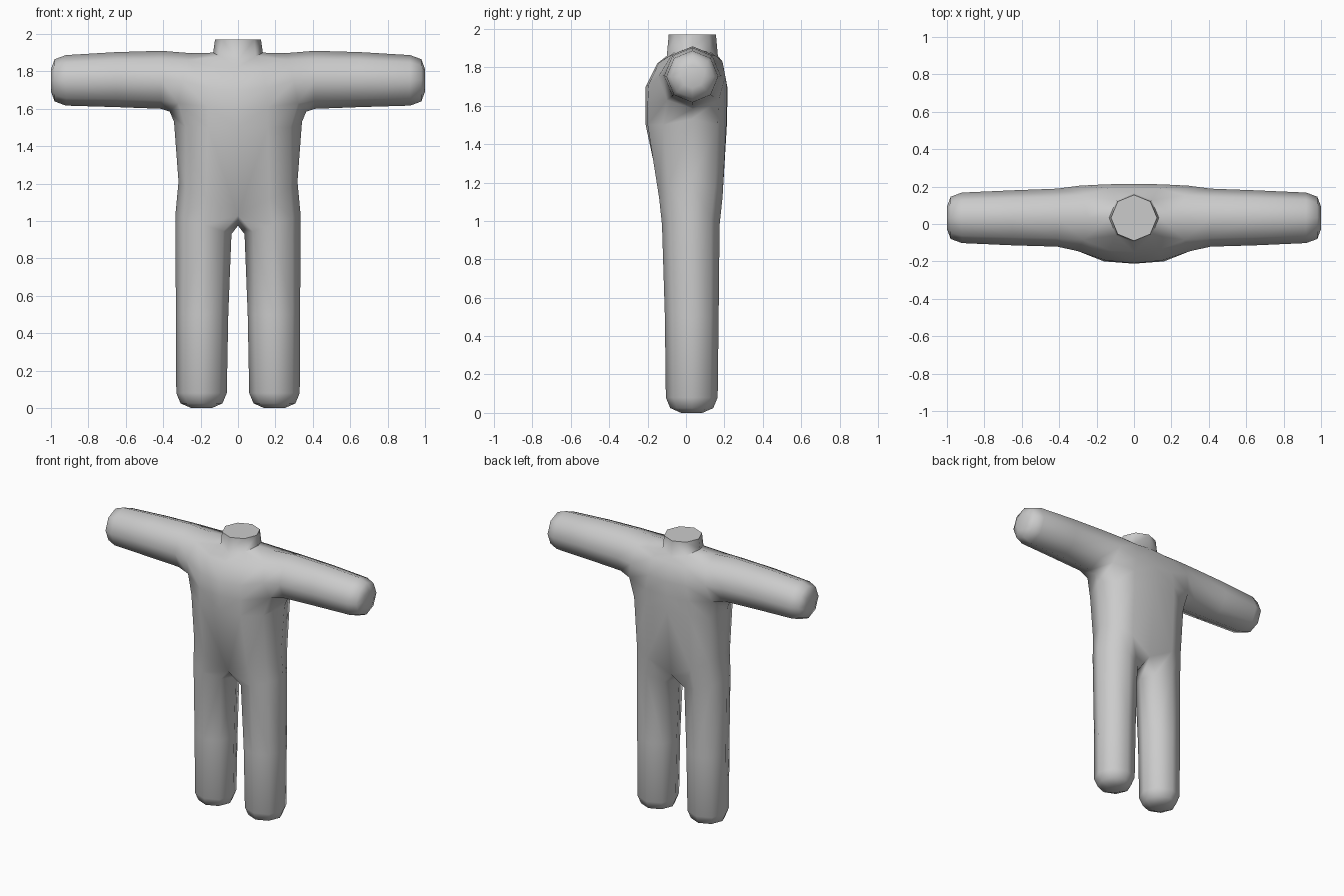
import bpy, bmesh
from math import sin, cos, pi, radians

if "Cube" in bpy.data.objects:
    bpy.data.objects.remove(bpy.data.objects["Cube"])

bm = bmesh.new()


def ring(points):
    return [bm.verts.new(p) for p in points]


def bridge(a, b, closed=True, skip=()):
    # joins two equal rings; repeated vertices collapse to triangles
    n = len(a)
    for i in range(n if closed else n - 1):
        if i in skip:
            continue
        j = (i + 1) % n
        quad = list(dict.fromkeys([a[i], a[j], b[j], b[i]]))
        if len(quad) > 2:
            bm.faces.new(quad)


def limb(start, rings):
    # extrudes an opening through octagon rings and closes the end
    last = start
    for points in rings:
        new = ring(points)
        bridge(last, new)
        last = new
    bm.faces.new(last)


def leg_ring(z, xc, yc, r, tilt=0):
    angles = [(k - 1) * pi / 4 for k in range(8)]
    return [(xc + r * sin(a), yc - r * cos(a), z + tilt * sin(a)) for a in angles]


def arm_ring(x, zc, yc, r):
    angles = [k * pi / 4 for k in range(8)]
    return [(x, yc - r * sin(a), zc - r * cos(a)) for a in angles]


# torso half rings, front centre round the side to back centre
hips = ring([(0, -.11, 1.03), (.17, -.14, 1.12), (.28, -.09, 1.18), (.318, .03, 1.21),
             (.28, .15, 1.18), (.17, .19, 1.12), (0, .165, 1.03)])
chest = ring([(0, -.21, 1.5), (.16, -.2, 1.5), (.28, -.12, 1.5), (.342, .03, 1.53),
              (.29, .165, 1.5), (.17, .21, 1.5), (0, .213, 1.5)])
armpit = ring([(0, -.212, 1.6), (.16, -.2, 1.61), (.32, -.1, 1.63), (.365, .035, 1.585),
               (.325, .17, 1.63), (.17, .21, 1.61), (0, .215, 1.6)])
shoulder = ring([(0, -.21, 1.7), (.15, -.195, 1.71), (.3, -.145, 1.75), (.3, .035, 1.75),
                 (.29, .205, 1.75), (.15, .212, 1.71), (0, .215, 1.7)])
top = ring([(0, -.15, 1.82), (.13, -.14, 1.825), (.27, -.085, 1.86), (.25, .035, 1.897),
            (.27, .155, 1.86), (.13, .19, 1.83), (0, .19, 1.83)])
bridge(hips, chest, False)
bridge(chest, armpit, False)
bridge(armpit, shoulder, False, (2, 3))
bridge(shoulder, top, False, (2, 3))

# neck with flat top
neck = []
for z, r, dip in ((1.88, .133, .02), (1.97, .123, 0)):
    neck.append(ring([(r * sin(k * pi / 4), .033 - r * cos(k * pi / 4),
                       z - dip * cos(k * pi / 2)) for k in range(4)] + [(0, .033 + r, z - dip)]))
base = neck[0]
bridge(top, [base[i] for i in (0, 1, 1, 2, 3, 3, 4)], False)
bridge(base, neck[1], False)
bm.faces.new(neck[1])

# arm grown from the eight-sided shoulder opening
opening = [armpit[3], armpit[2], shoulder[2], top[2], top[3], top[4], shoulder[4], armpit[4]]
limb(opening, [arm_ring(*a) for a in (
    (.41, 1.755, .034, .155), (.65, 1.756, .033, .147), (.92, 1.752, .033, .135),
    (.98, 1.752, .033, .113), (1.0, 1.752, .033, .06))])
bm.verts.remove(shoulder[3])

# leg grown from the hip opening, closed at the crotch
crotch = bm.verts.new((0, .03, .975))
limb(hips + [crotch], [leg_ring(*a) for a in (
    (.98, .185, .025, .15, .05), (.5, .192, .03, .14), (.08, .195, .03, .135),
    (.025, .195, .03, .112), (0, .195, .03, .055))])

for v in bm.verts:
    if abs(v.co.x) < 1e-4:
        v.co.x = 0
bmesh.ops.recalc_face_normals(bm, faces=bm.faces)
mesh = bpy.data.meshes.new("body")
bm.to_mesh(mesh)
bm.free()
body = bpy.data.objects.new("body", mesh)
bpy.context.collection.objects.link(body)
bpy.context.view_layer.objects.active = body
body.select_set(True)
bpy.ops.object.shade_smooth_by_angle(angle=radians(70))

# mirror the half body
mirror = body.modifiers.new("mirror", 'MIRROR')
mirror.use_clip = True
